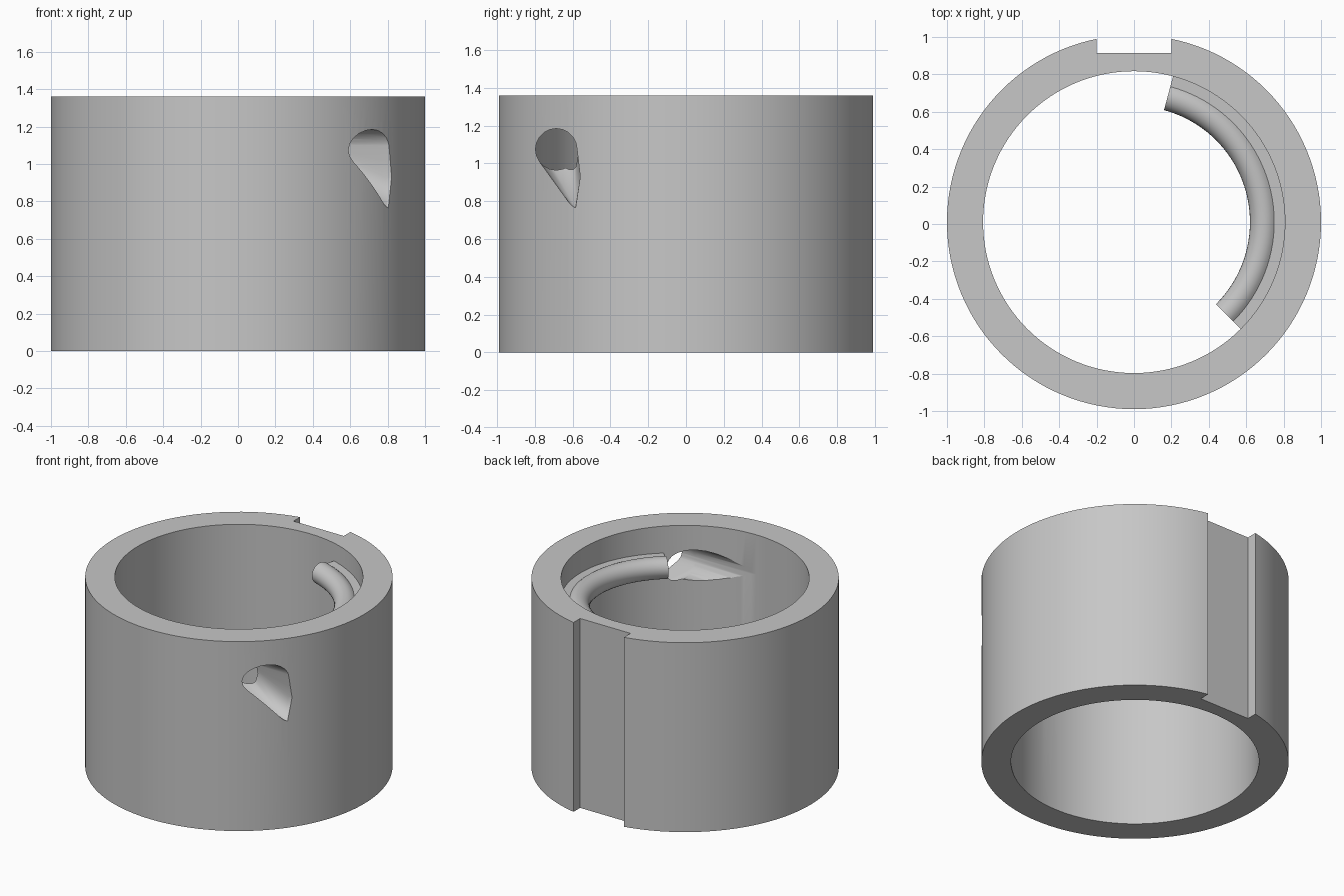
import bpy
import bmesh
from math import sin, cos, pi, radians
from mathutils import Vector

old = bpy.data.objects.get("Cube")
if old:
    bpy.data.objects.remove(old, do_unlink=True)

HEIGHT = 1.36
BORE = 0.807
CENTRE_Y = 0.01

grey = bpy.data.materials.new("plain_grey")
grey.use_nodes = True
grey.diffuse_color = (0.57, 0.57, 0.57, 1)
grey.node_tree.nodes["Principled BSDF"].inputs["Base Color"].default_value = grey.diffuse_color


def make(name, bm):
    bmesh.ops.recalc_face_normals(bm, faces=bm.faces)
    mesh = bpy.data.meshes.new(name)
    bm.to_mesh(mesh)
    bm.free()
    mesh.materials.append(grey)
    ob = bpy.data.objects.new(name, mesh)
    bpy.context.collection.objects.link(ob)
    return ob


def activate(ob):
    bpy.ops.object.select_all(action='DESELECT')
    ob.select_set(True)
    bpy.context.view_layer.objects.active = ob


def cylinder(name, radius, z0, z1):
    bm = bmesh.new()
    bmesh.ops.create_cone(bm, cap_ends=True, segments=128, radius1=radius,
                          radius2=radius, depth=z1 - z0)
    bmesh.ops.translate(bm, verts=bm.verts, vec=(0, CENTRE_Y, (z0 + z1) / 2))
    return make(name, bm)


def hull(name, points):
    bm = bmesh.new()
    for p in points:
        bm.verts.new(p)
    res = bmesh.ops.convex_hull(bm, input=bm.verts)
    loose = [v for v in bm.verts if not v.link_faces]
    bmesh.ops.delete(bm, geom=loose, context='VERTS')
    return make(name, bm)


def cut(ob, cutter):
    mod = ob.modifiers.new("cut", 'BOOLEAN')
    mod.operation = 'DIFFERENCE'
    mod.solver = 'EXACT'
    mod.object = cutter
    activate(ob)
    bpy.ops.object.modifier_apply(modifier=mod.name)
    bpy.data.objects.remove(cutter, do_unlink=True)


def hole_ring(x, n=20):
    return [(x, -0.687 + 0.11 * cos(2 * pi * i / n), 1.075 + 0.11 * sin(2 * pi * i / n))
            for i in range(n)]


# Sleeve: outer cylinder with a round bore
sleeve = cylinder("sleeve", 1.0, 0, HEIGHT)
cut(sleeve, cylinder("bore_cutter", BORE, -0.2, HEIGHT + 0.2))

# Keyway down the back
cut(sleeve, hull("keyway_cutter", [(x, y, z) for x in (-0.2, 0.2)
                                   for y in (0.915, 1.2) for z in (-0.2, HEIGHT + 0.2)]))

# Side port: straight drilling that breaks tangentially into the bore
cut(sleeve, hull("port_cutter", hole_ring(0.0) + hole_ring(1.2)))

# Ramp falling from the port to a tip on the outer wall
tip = [(-0.61, 0.78), (-0.585, 0.765), (-0.56, 0.93)]
cut(sleeve, hull("ramp_cutter", hole_ring(0.48) + hole_ring(1.2)
                 + [(x, y, z) for x in (0.79, 1.2) for y, z in tip]))

# Inner rail: round bead on a web, sweeping gently down along the bore
bead_r, bead_mid, web = 0.075, 0.695, 0.052
start = radians(43)
section = [(BORE + 0.02, -web), (BORE + 0.02, web)]
for i in range(21):
    a = start + (2 * pi - 2 * start) * i / 20
    section.append((bead_mid + bead_r * cos(a), bead_r * sin(a)))

bm = bmesh.new()
rings = []
STEPS = 40
for s in range(STEPS + 1):
    t = s / STEPS
    a = radians(-45 + 120 * t)
    z = 1.115 + 0.065 * t
    rings.append([bm.verts.new((r * cos(a), CENTRE_Y + r * sin(a), z + h)) for r, h in section])
for ra, rb in zip(rings, rings[1:]):
    for i in range(len(ra)):
        j = (i + 1) % len(ra)
        bm.faces.new((ra[i], ra[j], rb[j], rb[i]))
bm.faces.new(rings[0])
bm.faces.new(rings[-1])
rail = make("inner_rail", bm)

# Smooth curved walls, keep edges sharp
for ob in (sleeve, rail):
    activate(ob)
    bpy.ops.object.shade_smooth_by_angle(angle=radians(25))
